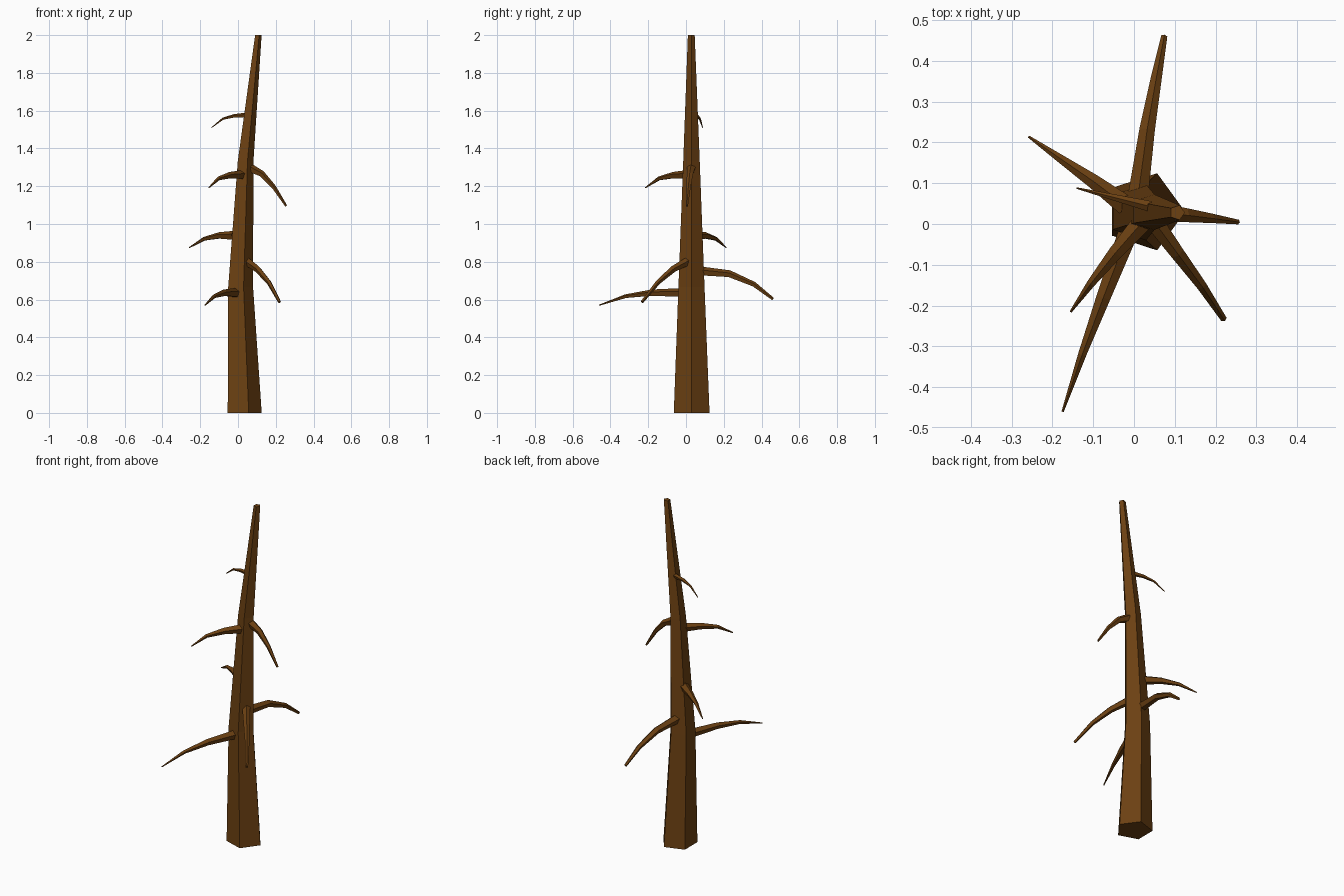
import bpy, bmesh, math
from mathutils import Vector

cube = bpy.data.objects.get("Cube")
if cube:
    bpy.data.objects.remove(cube, do_unlink=True)

SIDES = 5

bark = bpy.data.materials.new("brown_bark")
bark.use_nodes = True
colour = (0.15, 0.052, 0.006, 1)
bark.diffuse_color = colour
bark.node_tree.nodes["Principled BSDF"].inputs["Base Color"].default_value = colour


def tapered_limb(name, path, r_base, r_tip, level_rings=False):
    """Sweep a five-sided ring along a path, thinning towards the tip."""
    path = [Vector(p) for p in path]
    last = len(path) - 1
    bm = bmesh.new()
    rings = []
    for i, p in enumerate(path):
        radius = r_base + (r_tip - r_base) * i / last
        if level_rings:
            u, v = Vector((1, 0, 0)), Vector((0, 1, 0))
        else:
            along = (path[min(i + 1, last)] - path[max(i - 1, 0)]).normalized()
            v = Vector((0, 0, 1)).cross(along).normalized()
            u = along.cross(v)
        angles = [math.tau * k / SIDES for k in range(SIDES)]
        rings.append([bm.verts.new(p + radius * (u * math.cos(a) + v * math.sin(a)))
                      for a in angles])
    for low, high in zip(rings, rings[1:]):
        for k in range(SIDES):
            n = (k + 1) % SIDES
            bm.faces.new((low[k], low[n], high[n], high[k]))
    bm.faces.new(rings[0])
    bm.faces.new(rings[-1])
    bmesh.ops.recalc_face_normals(bm, faces=bm.faces)
    mesh = bpy.data.meshes.new(name)
    bm.to_mesh(mesh)
    bm.free()
    mesh.materials.append(bark)
    obj = bpy.data.objects.new(name, mesh)
    bpy.context.collection.objects.link(obj)
    return obj


# Trunk, gently bowed
tapered_limb("trunk", [(0.026, 0.03, 0), (0.007, 0.029, 0.667),
                       (0.036, 0.029, 1.333), (0.106, 0.028, 2)],
             0.0995, 0.019, level_rings=True)

# Drooping bare branches, lowest first: name, base radius, tip radius, path
branches = [
    ("low_front_branch", 0.026, 0.003,
     [(-0.01, -0.01, 0.635), (-0.075, -0.18, 0.635), (-0.127, -0.32, 0.617), (-0.175, -0.46, 0.57)]),
    ("low_back_branch", 0.026, 0.008,
     [(0.01, 0.07, 0.75), (0.032, 0.23, 0.735), (0.055, 0.36, 0.68), (0.074, 0.46, 0.603)]),
    ("low_left_branch", 0.023, 0.008,
     [(0.05, 0.005, 0.8), (0.105, -0.07, 0.76), (0.165, -0.15, 0.69), (0.22, -0.233, 0.587)]),
    ("middle_right_branch", 0.026, 0.003,
     [(-0.02, 0.045, 0.938), (-0.1, 0.105, 0.938), (-0.18, 0.16, 0.921), (-0.258, 0.214, 0.875)]),
    ("upper_front_branch", 0.026, 0.003,
     [(0.025, 0.01, 1.26), (-0.045, -0.07, 1.257), (-0.105, -0.145, 1.24), (-0.155, -0.215, 1.192)]),
    ("upper_left_branch", 0.024, 0.006,
     [(0.065, 0.028, 1.295), (0.125, 0.022, 1.265), (0.19, 0.014, 1.195), (0.255, 0.005, 1.095)]),
    ("top_right_branch", 0.014, 0.002,
     [(0.04, 0.043, 1.575), (-0.02, 0.058, 1.572), (-0.08, 0.073, 1.557), (-0.14, 0.088, 1.51)]),
]
for name, r_base, r_tip, path in branches:
    tapered_limb(name, path, r_base, r_tip)
